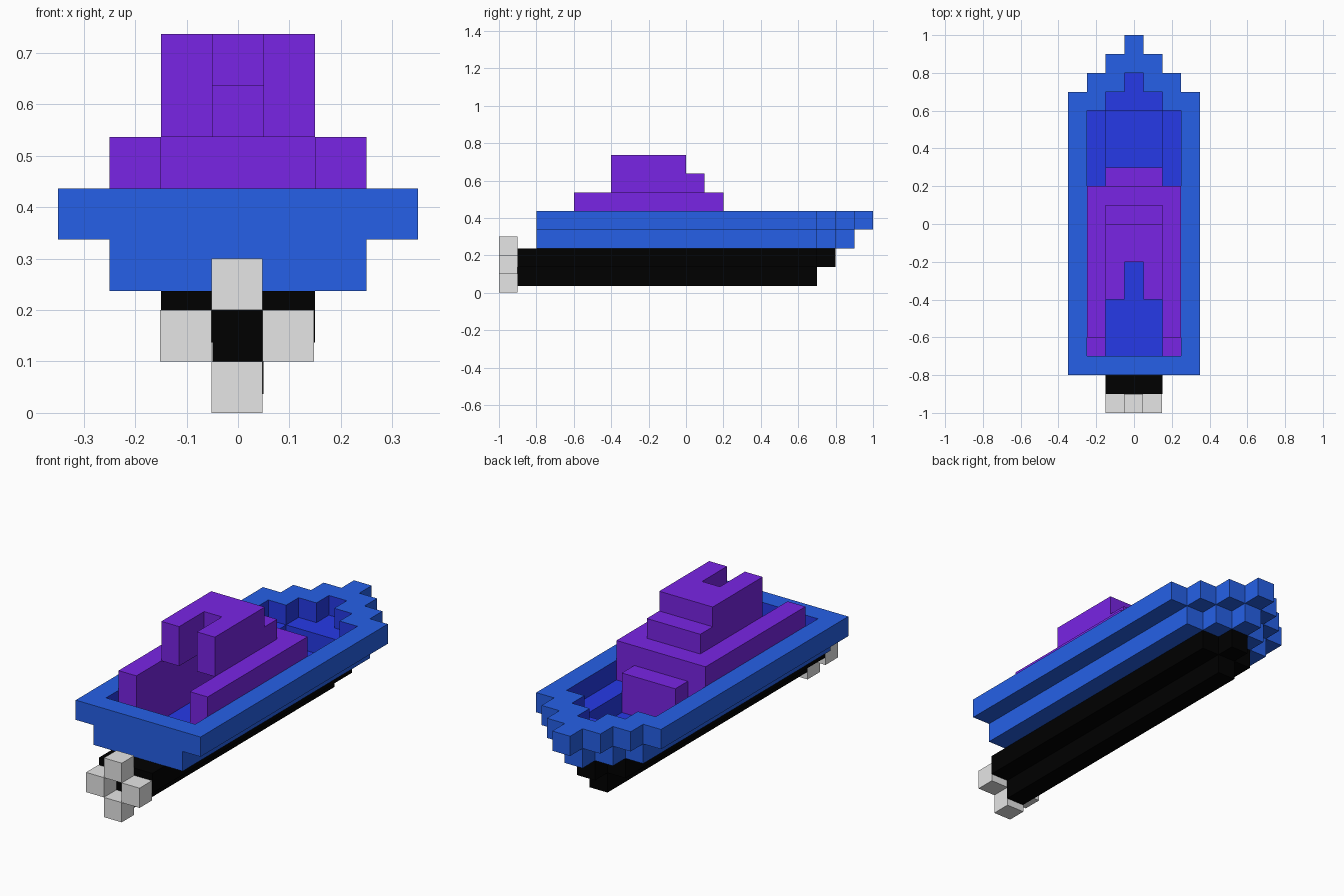
import bpy, bmesh

if "Cube" in bpy.data.objects:
    bpy.data.objects.remove(bpy.data.objects["Cube"])

S, Z0 = 0.1, 0.037          # block size and height of the keel's underside


def material(name, rgb):
    m = bpy.data.materials.new(name)
    m.diffuse_color = (*rgb, 1)
    m.use_nodes = True
    m.node_tree.nodes["Principled BSDF"].inputs["Base Color"].default_value = m.diffuse_color
    return m


BLUE = material("blue", (0.019, 0.118, 0.80))
INDIGO = material("indigo", (0.019, 0.042, 0.80))
BLACK = material("black", (0.0, 0.0, 0.0))
PURPLE = material("purple", (0.19, 0.018, 0.78))
GREY = material("light grey", (0.79, 0.79, 0.79))

# face direction -> its four corners, in half blocks
SIDES = {}
for axis in range(3):
    for s in (-1, 1):
        a, b = (axis + 1) % 3, (axis + 2) % 3
        ring = []
        for u, v in ((-1, -1), (1, -1), (1, 1), (-1, 1))[::s]:
            c = [0, 0, 0]
            c[axis], c[a], c[b] = s, u, v
            ring.append(c)
        SIDES[tuple(s if k == axis else 0 for k in range(3))] = ring


def block_part(name, cells, mats, rule=lambda cell, outside: 0, origin=(0, 0, Z0)):
    """Outer skin of a set of blocks; rule picks the material of each face."""
    bm = bmesh.new()
    for cell in cells:
        for d, ring in SIDES.items():
            outside = tuple(p + q for p, q in zip(cell, d))
            if outside in cells:
                continue
            mid = (cell[0], cell[1] + 0.5, cell[2] + 0.5)
            f = bm.faces.new([bm.verts.new([origin[k] + S * (mid[k] + c[k] / 2)
                                            for k in range(3)]) for c in ring])
            f.material_index = rule(cell, outside)
    bmesh.ops.remove_doubles(bm, verts=bm.verts, dist=0.001)
    bmesh.ops.dissolve_limit(bm, angle_limit=0.01, verts=bm.verts, edges=bm.edges,
                             delimit={'MATERIAL'})
    me = bpy.data.meshes.new(name)
    bm.to_mesh(me)
    bm.free()
    for m in mats:
        me.materials.append(m)
    ob = bpy.data.objects.new(name, me)
    bpy.context.collection.objects.link(ob)
    return ob


def box(i0, i1, j0, j1, k0, k1):
    """All blocks in an inclusive range."""
    return {(i, j, k) for i in range(i0, i1 + 1) for j in range(j0, j1 + 1)
            for k in range(k0, k1 + 1)}


# Hull: four layers, each one block wider, with a stepped pointed bow
hull = set()
for layer in range(4):
    stern = -9 if layer < 2 else -8
    for i in range(-layer, layer + 1):
        hull |= box(i, i, stern, 6 + layer - abs(i), layer, layer)

# Open inside: a well with a wider ledge above it
well = box(-1, 1, -7, 5, 2, 2)
for i in range(-2, 3):
    well |= box(i, i, -7, 7 - abs(i), 3, 3)

# Inner side blocks that belong to the cabin walls by colour
lining = box(-2, -2, -7, 1, 2, 2) | box(2, 2, -7, 1, 2, 2)


def hull_colour(cell, outside):
    if outside in well:
        return 3 if cell in lining else 2
    return 1 if cell[2] < 2 else 0


block_part("hull", hull - well, [BLUE, BLACK, INDIGO, PURPLE], hull_colour)

# Cabin: hollow, open at the stern, stepped at the front
cabin = box(-1, 1, 2, 2, 2, 3) | box(-1, 1, 1, 1, 4, 4) | box(-1, 1, 0, 0, 5, 5)
for s in (-1, 1):
    cabin |= box(2 * s, 2 * s, -6, 1, 3, 4)      # side walls
    cabin |= box(s, s, -4, -1, 5, 6)             # upper walls
cabin |= box(0, 0, -2, -1, 6, 6)                 # roof
block_part("cabin", cabin, [PURPLE])

# Propeller: four blocks around the shaft
blades = {(0, -10, 0), (0, -10, 2), (-1, -10, 1), (1, -10, 1)}
block_part("propeller", blades, [GREY], origin=(-0.002, 0, 0))
